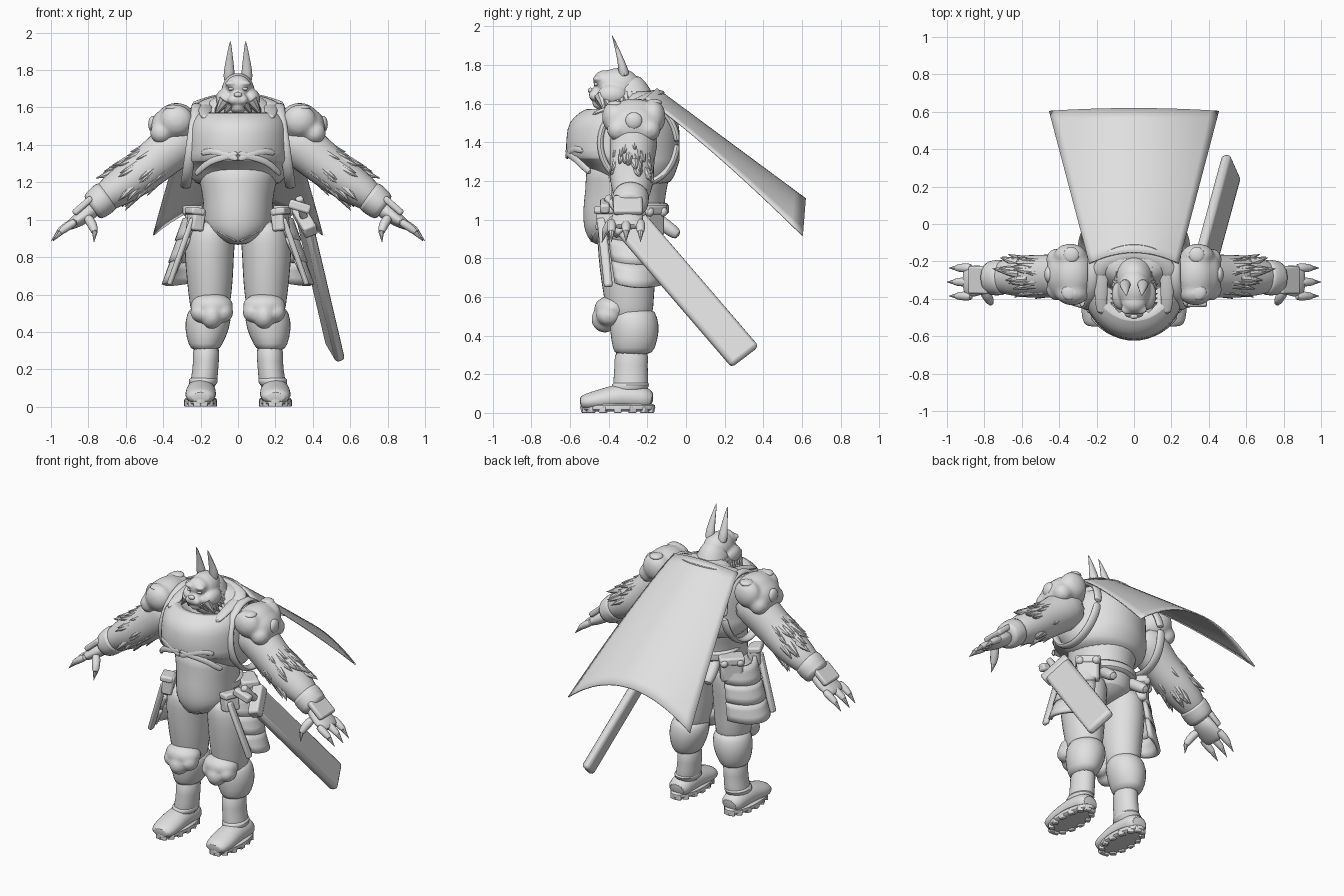
import bpy, bmesh, math, random
from mathutils import Vector, Matrix, Euler

if "Cube" in bpy.data.objects:
    bpy.data.objects.remove(bpy.data.objects["Cube"])
random.seed(4)

grey = bpy.data.materials.new("plain_grey")
grey.use_nodes = True
colour = (.75, .75, .75, 1)
grey.diffuse_color = colour
grey.node_tree.nodes["Principled BSDF"].inputs["Base Color"].default_value = colour
X, Y, Z = Vector((1, 0, 0)), Vector((0, 1, 0)), Vector((0, 0, 1))


def finish(bm, name, mirror=False, subdivide=0, bevel=0, solid=0, melt=0):
    """Turn a bmesh into a smooth-shaded object with its modifiers."""
    bmesh.ops.recalc_face_normals(bm, faces=bm.faces)
    mesh = bpy.data.meshes.new(name)
    bm.to_mesh(mesh)
    bm.free()
    ob = bpy.data.objects.new(name, mesh)
    bpy.context.collection.objects.link(ob)
    mesh.materials.append(grey)
    if solid:
        ob.modifiers.new("solid", "SOLIDIFY").thickness = solid
    if bevel:
        mod = ob.modifiers.new("bevel", "BEVEL")
        mod.width, mod.segments = bevel, 2
    if subdivide:
        mod = ob.modifiers.new("subdivide", "SUBSURF")
        mod.levels = mod.render_levels = subdivide
    if melt:
        mod = ob.modifiers.new("melt", "REMESH")
        mod.mode, mod.voxel_size, mod.use_smooth_shade = "VOXEL", melt, True
        ob.modifiers.new("soften", "SMOOTH").iterations = 4
    if mirror:
        ob.modifiers.new("mirror", "MIRROR")
    bpy.ops.object.select_all(action="DESELECT")
    ob.select_set(True)
    bpy.context.view_layer.objects.active = ob
    bpy.ops.object.shade_smooth_by_angle(angle=math.radians(40))


def skin(bm, rows, closed):
    """Bridge neighbouring rows of vertices with quads."""
    for low, high in zip(rows, rows[1:]):
        for k in range(len(low) if closed else len(low) - 1):
            n = (k + 1) % len(low)
            bm.faces.new((low[k], low[n], high[n], high[k]))


def loft(name, stations, ref=X, flat=None, sides=16, mirror=False):
    """Skin ellipses (x, y, z, radius along ref, other radius) along a path."""
    bm = bmesh.new()
    centres = [Vector(s[:3]) for s in stations]
    rings = []
    for i, s in enumerate(stations):
        t = flat or (centres[min(i + 1, len(centres) - 1)] - centres[max(i - 1, 0)]).normalized()
        u = (ref - t * ref.dot(t)).normalized()
        v = t.cross(u)
        angles = [math.tau * k / sides for k in range(sides)]
        rings.append([bm.verts.new(centres[i] + u * s[3] * math.cos(a) + v * s[4] * math.sin(a)) for a in angles])
    skin(bm, rings, True)
    bm.faces.new(rings[0])
    bm.faces.new(rings[-1])
    finish(bm, name, mirror, subdivide=1)


def sheet(name, point, across, down, solid, mirror=False):
    """Thin surface from point(u, v), u in -1..1 and v in 0..1."""
    bm = bmesh.new()
    rows = [[bm.verts.new(point(i * 2 / across - 1, j / down)) for i in range(across + 1)]
            for j in range(down + 1)]
    skin(bm, rows, False)
    finish(bm, name, mirror, solid=solid)


def box(name, centre, size, turn=(0, 0, 0), mirror=True, bevel=.012, frame=None):
    bm = bmesh.new()
    rot = frame or Euler(turn).to_matrix().to_4x4()
    matrix = Matrix.Translation(centre) @ rot @ Matrix.Diagonal((*size, 1))
    bmesh.ops.create_cube(bm, size=1, matrix=matrix)
    finish(bm, name, mirror, bevel=bevel)


def lumps(name, items, melt=0):
    """Mirrored ellipsoids (centre, radii), optionally melted into one skin."""
    bm = bmesh.new()
    for centre, radii in items:
        matrix = Matrix.Translation(centre) @ Matrix.Diagonal((*radii, 1))
        bmesh.ops.create_uvsphere(bm, u_segments=20, v_segments=12, radius=1, matrix=matrix)
    finish(bm, name, True, melt=melt)


def spikes(name, items, sides=8):
    """Mirrored cones joined in one object: (base, tip, radius)."""
    bm = bmesh.new()
    for base, tip, radius in items:
        base, tip = Vector(base), Vector(tip)
        way = tip - base
        matrix = Matrix.Translation((base + tip) / 2) @ way.to_track_quat("Z", "Y").to_matrix().to_4x4()
        bmesh.ops.create_cone(bm, cap_ends=True, segments=sides, radius1=radius, radius2=.001,
                              depth=way.length, matrix=matrix)
    finish(bm, name, True)


def body(name, levels):
    """Torso piece from (height, front, back, half width)."""
    loft(name, [(0, (f + b) / 2, z, w, (b - f) / 2) for z, f, b, w in levels], flat=Z, sides=28)


# Torso
body("belly", [(.865, -.46, -.32, .03), (.89, -.5, -.2, .1), (.94, -.525, -.12, .18), (1.0, -.535, -.11, .185),
               (1.1, -.53, -.11, .185), (1.2, -.515, -.09, .205), (1.34, -.53, -.06, .24)])
body("breastplate", [(1.17, -.42, -.09, .21), (1.22, -.46, -.06, .255), (1.29, -.53, -.035, .275),
                     (1.315, -.615, -.03, .28), (1.34, -.625, -.03, .28), (1.48, -.62, -.03, .275),
                     (1.53, -.585, -.045, .26), (1.58, -.515, -.08, .22), (1.57, -.48, -.1, .19),
                     (1.51, -.45, -.12, .15)])
body("upper_back", [(1.5, -.4, -.06, .23), (1.57, -.36, -.08, .22), (1.63, -.32, -.11, .17), (1.67, -.3, -.15, .1)])
body("back_belt", [(1.02, -.45, -.1, .18), (1.03, -.45, -.085, .195), (1.08, -.45, -.085, .195), (1.09, -.44, -.1, .18)])


def ridge(name, points):
    path = [(x, -.32 - .297 * math.sqrt(1 - (x / .28) ** 2), z, .02, .012) for x, z in points]
    loft(name, path, ref=Z, sides=8, mirror=True)


ridge("chest_ridge_upper", [(-.01, 1.32), (.06, 1.345), (.15, 1.375), (.2, 1.35)])
ridge("chest_ridge_lower", [(-.01, 1.36), (.07, 1.335), (.15, 1.315), (.2, 1.27), (.23, 1.24)])
loft("hip_trim", [(0, -.49, .88, .01, .01), (.1, -.485, .935, .01, .01), (.19, -.38, 1.0, .01, .01)],
     ref=Z, sides=8, mirror=True)

# Armhole rims and shoulder straps
rim = []
for k in range(25):
    a = math.tau * k / 24
    rim.append((.25 - .03 * math.sin(a), -.245 + .2 * math.cos(a), 1.395 + .215 * math.sin(a), .03, .018))
loft("armhole_rim", rim, ref=X, sides=10, mirror=True)
loft("shoulder_strap", [(.17, -.49, 1.54, .03, .014), (.18, -.38, 1.585, .035, .014), (.17, -.2, 1.62, .04, .014)],
     mirror=True)

# Arms
loft("arm", [(.24, -.27, 1.46, .12, .12), (.34, -.27, 1.4, .13, .13), (.45, -.28, 1.305, .115, .118),
             (.55, -.28, 1.225, .12, .112), (.66, -.28, 1.155, .105, .098), (.78, -.29, 1.07, .07, .06)],
     ref=Y, mirror=True)
loft("cuff", [(.69, -.285, 1.135, .085, .08), (.705, -.285, 1.125, .1, .092), (.77, -.29, 1.07, .095, .085),
              (.785, -.29, 1.06, .08, .07)], ref=Y, mirror=True)
box("wrist_plate", (.83, -.3, 1.075), (.13, .15, .035), (0, .72, 0))
fur = []
for k in range(36):
    step, a = random.random(), random.uniform(0, math.tau)
    centre = Vector((.41 + .2 * step, -.28, 1.335 - .145 * step))
    out = Y * math.cos(a) + Vector((.61, 0, .79)) * math.sin(a)
    base = centre + out * .085
    fur.append((base, base + out * .038 + Vector((.08, 0, -.06)), .03))
spikes("arm_fur", fur)

# Hands
loft("palm", [(.75, -.29, 1.08, .055, .05), (.82, -.3, 1.02, .085, .045), (.89, -.31, .975, .085, .03),
              (.91, -.31, .96, .07, .02)], ref=Y, mirror=True)
claws = []
for i, y in enumerate((-.235, -.31, -.385)):
    reach = .01 if i == 1 else 0
    loft("finger", [(.86, y, .995, .026, .024), (.91 + reach, y, .965, .026, .024),
                    (.96 + reach, y, .925, .02, .019)], ref=Y, sides=10, mirror=True)
    claws.append(((.945 + reach, y, .935), (.99 + reach, y, .885), .016))
loft("thumb", [(.81, -.35, 1.02, .03, .03), (.775, -.4, .97, .028, .028), (.765, -.425, .925, .02, .02)],
     ref=Y, sides=10, mirror=True)
claws.append(((.766, -.42, .935), (.77, -.435, .88), .016))
spikes("claws", claws)

# Pauldrons
lumps("pauldron", [((.33, -.27, 1.515), (.115, .155, .11)), ((.4, -.27, 1.485), (.07, .13, .1)),
                   ((.33, -.37, 1.53), (.09, .065, .085)), ((.34, -.17, 1.53), (.09, .065, .09)),
                   ((.41, -.35, 1.465), (.06, .06, .06)), ((.41, -.19, 1.465), (.06, .06, .06))], melt=.013)
lumps("pauldron_studs", [((.455, -.27, 1.51), (.025, .045, .045)), ((.335, -.165, 1.605), (.042, .042, .018)),
                         ((.345, -.365, 1.597), (.042, .042, .018))])

# Legs
loft("thigh", [(.15, -.29, .44, .09, .11), (.15, -.29, .54, .11, .125), (.15, -.3, .68, .127, .142),
               (.155, -.3, .82, .135, .158), (.145, -.3, .93, .138, .165), (.13, -.3, 1.0, .1, .14)],
     mirror=True)
loft("calf_guard", [(.175, -.275, .3, .07, .09), (.175, -.27, .325, .09, .11), (.165, -.265, .42, .125, .132),
                    (.155, -.27, .5, .122, .125), (.155, -.27, .545, .09, .1)], flat=Z, mirror=True)
loft("shin", [(.19, -.29, .09, .075, .09), (.18, -.285, .15, .073, .095), (.17, -.285, .24, .068, .085),
              (.17, -.28, .35, .08, .095)], flat=Z, mirror=True)
loft("boot_cuff", [(.19, -.3, .1, .08, .1), (.185, -.285, .15, .08, .1), (.18, -.285, .16, .07, .09)],
     flat=Z, mirror=True)
lumps("knee_pad", [((.14, -.38, .54), (.115, .095, .068)), ((.14, -.42, .485), (.06, .07, .07)),
                   ((.08, -.4, .505), (.055, .065, .056)), ((.2, -.4, .505), (.055, .065, .056))], melt=.011)

# Boots with lugged soles
loft("boot", [(.195, -.17, .06, .06, .045), (.197, -.22, .075, .078, .07), (.198, -.34, .085, .08, .072),
              (.2, -.44, .065, .086, .058), (.2, -.52, .055, .078, .045), (.2, -.55, .05, .055, .03)], mirror=True)
loft("sole", [(.2, -.353, .006, .08, .185), (.2, -.353, .015, .09, .197), (.2, -.353, .042, .09, .199),
              (.2, -.353, .05, .08, .185)], flat=Z, sides=20, mirror=True)
for k in range(14):
    a = math.tau * k / 14
    box("sole_lug", (.2 + .072 * math.cos(a), -.353 + .175 * math.sin(a), .016), (.032, .04, .032),
        (0, 0, a), bevel=.006)


# Flared hip skirts in three overlapping tiers
def skirt(tier):
    def point(u, v):
        w = (tier + v) / 3
        front = -.95 + .45 * w
        a = front + (u + 1) / 2 * (1.15 - front)
        flare = .17 + .105 * w + .008 * v
        return (.105 + flare * math.cos(a), -.28 + (.14 + .02 * w) * math.sin(a), 1.0 - .355 * w + .02 * u * u)
    return point


for tier in range(3):
    sheet("hip_skirt", skirt(tier), 12, 3, -.022, mirror=True)

# Pouches and belt rolls
box("front_strap", (.305, -.42, .83), (.03, .045, .38), (.1, -.34, 0))
box("front_pouch", (.225, -.41, 1.0), (.07, .1, .12), (0, -.15, -.4))
box("pouch_flap", (.23, -.415, 1.045), (.08, .11, .04), (0, -.15, -.4))
box("rear_pouch", (.205, -.19, .99), (.14, .1, .16), (0, 0, -.75), bevel=.02)
box("rear_flap", (.207, -.187, 1.05), (.155, .11, .05), (0, 0, -.75))
lumps("pouch_studs", [((.2, -.12, 1.04), (.025,) * 3), ((.27, -.19, 1.04), (.025,) * 3)])
loft("belt_roll", [(.1, -.17, 1.02, .03, .03), (.11, -.15, 1.0, .036, .036), (.125, -.07, .94, .036, .036),
                   (.13, -.035, .915, .025, .025)], mirror=True)

# Broad blade hung at the left hip
along = Vector((.15, .55, -.64)).normalized()
wide = Vector((-.06, .14, .1))
wide = (wide - along * wide.dot(along)).normalized()
frame = Matrix((along, wide, along.cross(wide))).transposed().to_4x4()
start, end = Vector((.355, -.31, 1.0)), Vector((.52, .31, .293))
box("blade", (start + end) / 2, ((end - start).length, .185, .055), mirror=False, frame=frame, bevel=.02)
box("blade_guard", start + along * .01, (.07, .2, .075), mirror=False, frame=frame)
box("blade_grip", start - along * .08, (.16, .04, .04), mirror=False, frame=frame)
box("blade_hanger", (.33, -.42, 1.07), (.12, .05, .05), (0, .3, 0), mirror=False)


# Cape and its collar
def cape_point(u, v):
    x = u * (.24 + .215 * v)
    y = -.15 + .77 * v - u * u * (.06 * (1 - v) + .015 * v)
    return x, y, 1.68 - .57 * v - u * u * (.05 * (1 - v) + .19 * v ** 1.5)


sheet("cape", cape_point, 20, 14, .008)
collar = []
for k in range(13):
    a = math.pi * k / 12
    collar.append((.19 * math.cos(a), -.28 + .13 * math.sin(a), 1.6 + .055 * math.sin(a), .018, .045))
loft("cape_collar", collar, ref=Z, sides=10)

# Head
loft("neck", [(0, -.27, 1.5, .13, .13), (0, -.28, 1.6, .115, .13), (0, -.31, 1.68, .09, .11),
              (0, -.33, 1.73, .06, .08)])
lumps("head", [((0, -.35, 1.69), (.088, .115, .094)), ((0, -.445, 1.645), (.05, .058, .046)),
               ((0, -.42, 1.6), (.045, .065, .036)), ((0, -.42, 1.715), (.068, .06, .058)),
               ((.035, -.455, 1.728), (.036, .028, .017)), ((.025, -.468, 1.64), (.03, .034, .028)),
               ((.07, -.38, 1.645), (.05, .08, .055))], melt=.008)
lumps("muzzle_nose", [((0, -.494, 1.668), (.022, .014, .014))])
lumps("eyes", [((.037, -.464, 1.7), (.016, .012, .009))])
loft("ear", [(.047, -.315, 1.73, .036, .035), (.048, -.33, 1.8, .03, .022), (.044, -.355, 1.88, .017, .011),
             (.041, -.385, 1.96, .002, .002)], sides=10, mirror=True)
mane = []
for k in range(18):
    s, t = k % 9 / 8, k // 9
    base = (.07 - .03 * t, -.44 + .2 * s, 1.64 - .02 * t)
    mane.append((base, (base[0] + .055 - .02 * t, base[1] + .02, 1.57 + random.uniform(-.02, .02)), .035))
spikes("mane", mane)
